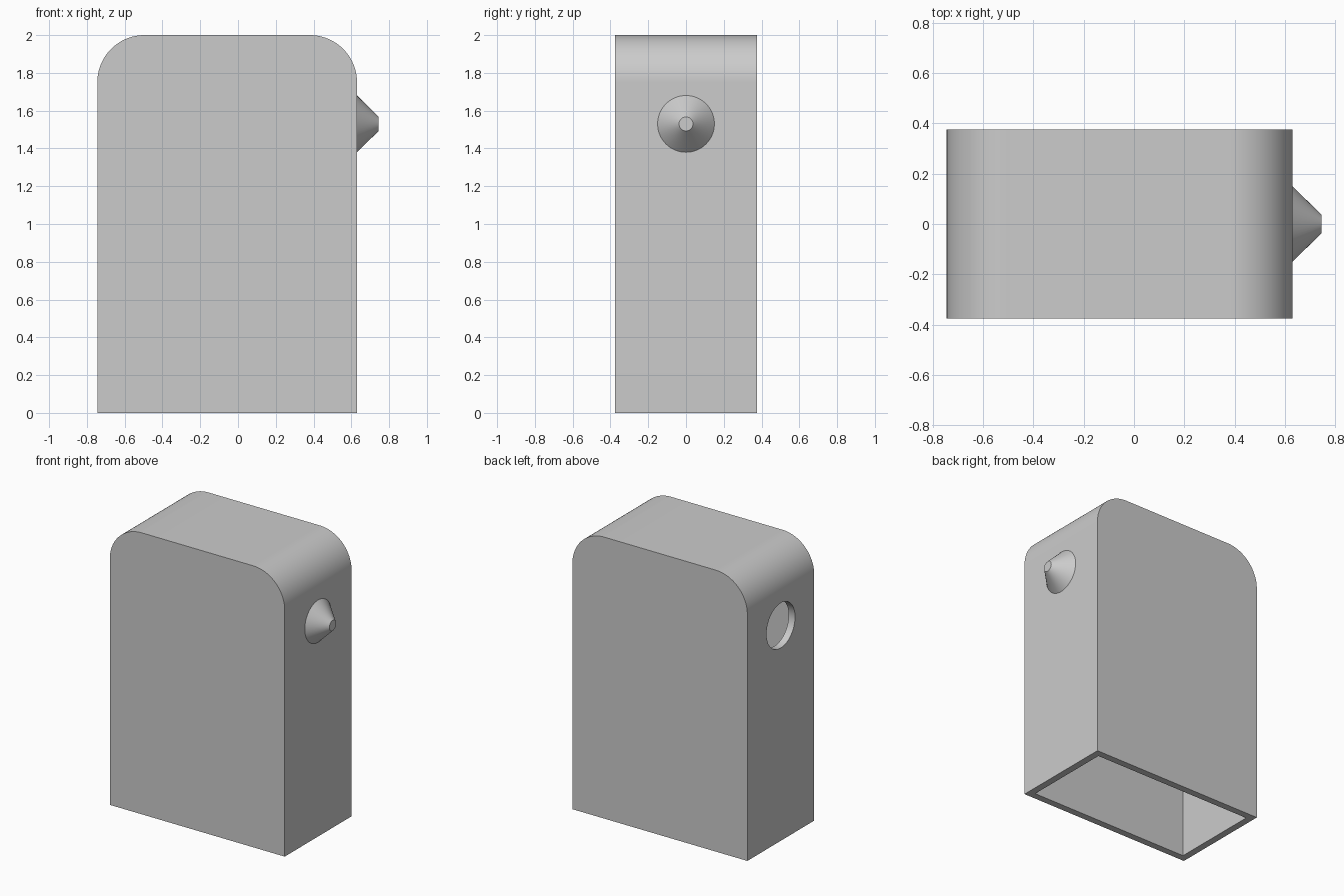
import bpy
import bmesh
from math import cos, sin, pi, radians
from mathutils import Matrix

cube = bpy.data.objects.get("Cube")
if cube:
    bpy.data.objects.remove(cube, do_unlink=True)

LEFT, RIGHT, TIP = -0.745, 0.63, 0.745   # x extents of the case and nozzle tip
DEPTH, HEIGHT, CORNER, WALL = 0.75, 2.0, 0.25, 0.05
PORT_Z = 1.53

grey = bpy.data.materials.new("plain grey")
grey.use_nodes = True
colour = (0.6, 0.6, 0.6, 1)
grey.diffuse_color = colour
grey.node_tree.nodes["Principled BSDF"].inputs["Base Color"].default_value = colour


def add_object(name, bm):
    bmesh.ops.recalc_face_normals(bm, faces=bm.faces)
    mesh = bpy.data.meshes.new(name)
    bm.to_mesh(mesh)
    bm.free()
    mesh.materials.append(grey)
    obj = bpy.data.objects.new(name, mesh)
    bpy.context.collection.objects.link(obj)
    return obj


def arched_block(name, inset, bottom):
    """Block with two rounded top corners, shrunk on all sides by inset."""
    r = CORNER - inset
    zc = HEIGHT - CORNER
    steps = 24
    points = [(LEFT + inset, bottom), (RIGHT - inset, bottom)]
    for xc, start in ((RIGHT - CORNER, 0), (LEFT + CORNER, pi / 2)):
        for i in range(steps + 1):
            a = start + i * pi / 2 / steps
            points.append((xc + r * cos(a), zc + r * sin(a)))
    half = DEPTH / 2 - inset
    bm = bmesh.new()
    face = bm.faces.new([bm.verts.new((x, -half, z)) for x, z in points])
    new = bmesh.ops.extrude_face_region(bm, geom=[face])["geom"]
    verts = [g for g in new if isinstance(g, bmesh.types.BMVert)]
    bmesh.ops.translate(bm, verts=verts, vec=(0, 2 * half, 0))
    return add_object(name, bm)


def x_cone(name, x1, x2, r1, r2):
    """Round solid along x at the port height."""
    bm = bmesh.new()
    place = Matrix.Translation(((x1 + x2) / 2, 0, PORT_Z)) @ Matrix.Rotation(pi / 2, 4, "Y")
    bmesh.ops.create_cone(bm, cap_ends=True, segments=64, radius1=r1, radius2=r2,
                          depth=x2 - x1, matrix=place)
    return add_object(name, bm)


def smooth(obj):
    bpy.ops.object.select_all(action="DESELECT")
    obj.select_set(True)
    bpy.context.view_layer.objects.active = obj
    bpy.ops.object.shade_smooth_by_angle(angle=radians(30))


# Hollow case, open underneath, with a round hole in the -x wall
case = arched_block("case", 0, 0)
cutters = [arched_block("cavity_cutter", WALL, -0.2),
           x_cone("hole_cutter", LEFT - 0.1, LEFT + 0.2, 0.16, 0.16)]
bpy.context.view_layer.objects.active = case
for cutter in cutters:
    cutter.hide_render = True
    mod = case.modifiers.new("cut", "BOOLEAN")
    mod.operation = "DIFFERENCE"
    mod.solver = "EXACT"
    mod.object = cutter
    bpy.ops.object.modifier_apply(modifier=mod.name)
    bpy.data.objects.remove(cutter, do_unlink=True)
smooth(case)

# Tapered nozzle on the +x wall, its base sunk slightly into the wall
SINK = 0.02
nozzle = x_cone("nozzle", RIGHT - SINK, TIP, 0.15 + SINK, 0.037)
smooth(nozzle)
